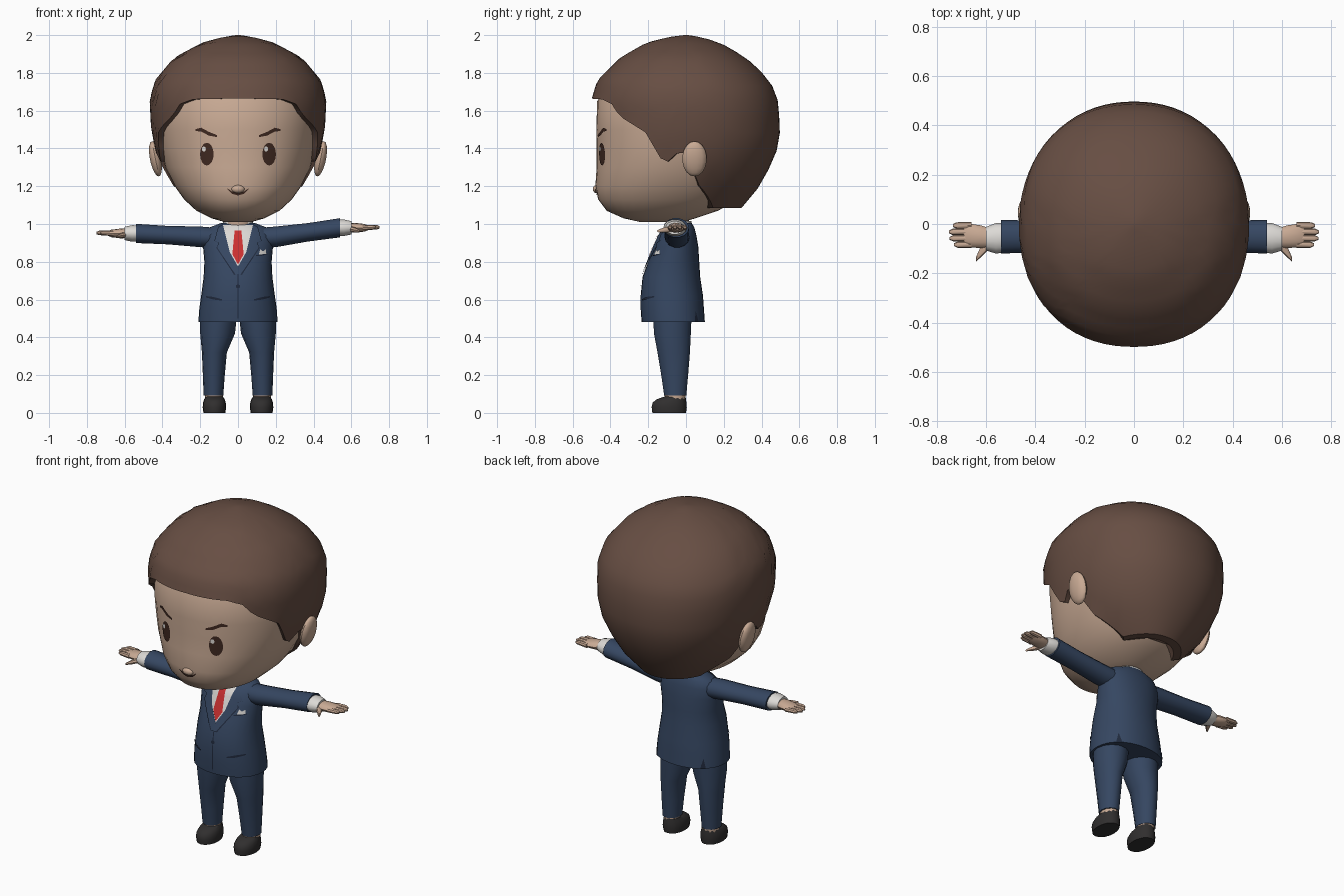
import bpy, bmesh, math
from mathutils import Matrix, Vector

if "Cube" in bpy.data.objects:
    bpy.data.objects.remove(bpy.data.objects["Cube"])

EXP = 2.15  # roundness of all body cross-sections
parts = []


def material(name, *rgb):
    m = bpy.data.materials.new(name)
    m.use_nodes = True
    m.diffuse_color = (*rgb, 1)
    m.node_tree.nodes["Principled BSDF"].inputs["Base Color"].default_value = (*rgb, 1)
    return m


SKIN = material("skin", .58, .40, .295)
HAIR = material("brown hair", .135, .076, .056)
SUIT = material("navy suit", .036, .062, .12)
SEAM = material("dark navy seam", .014, .022, .045)
SHIRT = material("off white shirt", .72, .70, .67)
TIE = material("red tie", .6, .03, .03)
SHOE = material("black shoe", .03, .028, .028)
EYE = material("dark brown eye", .05, .022, .015)


def finish(name, bm, mat, solid=True):
    if solid:
        bmesh.ops.recalc_face_normals(bm, faces=bm.faces)
    me = bpy.data.meshes.new(name)
    bm.to_mesh(me)
    bm.free()
    me.materials.append(mat)
    ob = bpy.data.objects.new(name, me)
    bpy.context.collection.objects.link(ob)
    parts.append(ob)
    return ob


def skin_rings(name, rings, mat):
    """Bridge rings of points into a closed surface."""
    bm = bmesh.new()
    loops = [[bm.verts.new(p) for p in r] for r in rings]
    n = len(loops[0])
    for a, b in zip(loops, loops[1:]):
        for i in range(n):
            j = (i + 1) % n
            bm.faces.new((a[i], a[j], b[j], b[i]))
    bm.faces.new(loops[0])
    bm.faces.new(loops[-1])
    return finish(name, bm, mat)


def interp(table, t):
    if t <= table[0][0]:
        return table[0][1:]
    for a, b in zip(table, table[1:]):
        if t <= b[0]:
            k = (t - a[0]) / (b[0] - a[0])
            return [p + (q - p) * k for p, q in zip(a[1:], b[1:])]
    return table[-1][1:]


def around(secs, a, z, cx=0, shrink=1):
    """Point at angle a (0 = front) on a body with sections (z, half width, front, back)."""
    w, yf, yb = interp(secs, z)
    s, c = math.sin(a), math.cos(a)
    r = shrink / (abs(s) ** EXP + abs(c) ** EXP) ** (1 / EXP)
    return (cx + w * s * r, (yf + yb) / 2 - (yb - yf) / 2 * c * r, z)


def shell(name, secs, n, mat, cx=0):
    rings = [[around(secs, math.tau * i / n, s[0], cx) for i in range(n)] for s in secs]
    return skin_rings(name, rings, mat)


def tube(name, stations, n, mat, along_x=False):
    """Stations are (x, y, z, radius, radius) with flat rings across z or x."""
    rings = []
    for x, y, z, ra, rb in stations:
        ring = []
        for i in range(n):
            u = math.cos(math.tau * i / n) * ra
            v = math.sin(math.tau * i / n) * rb
            ring.append((x, y + u, z + v) if along_x else (x + u, y + v, z))
        rings.append(ring)
    return skin_rings(name, rings, mat)


def ball(name, loc, size, mat, tilt=0):
    bm = bmesh.new()
    m = Matrix.Translation(loc) @ Matrix.Rotation(tilt, 4, 'Y') @ Matrix.Diagonal((*size, 1))
    bmesh.ops.create_uvsphere(bm, u_segments=14, v_segments=9, radius=1, matrix=m)
    return finish(name, bm, mat)


def decal(name, pts, secs, mat, lift=.005, side=-1):
    """Thin plate: outline in x, z laid onto the front (or back) of a body."""
    bm = bmesh.new()
    bm.faces.new([bm.verts.new((x, 0, z)) for x, z in pts])
    bmesh.ops.triangulate(bm, faces=bm.faces)
    for axis in (Vector((1, 0, 0)), Vector((0, 0, 1))):
        lo = min(v.co.dot(axis) for v in bm.verts)
        hi = max(v.co.dot(axis) for v in bm.verts)
        for k in range(math.floor(lo / .02), math.ceil(hi / .02)):
            bmesh.ops.bisect_plane(bm, geom=bm.verts[:] + bm.edges[:] + bm.faces[:],
                                   plane_co=axis * (k * .02), plane_no=axis)
    for v in bm.verts:
        w, yf, yb = interp(secs, v.co.z)
        k = max(0, 1 - abs(v.co.x / w) ** EXP) ** (1 / EXP)
        v.co.y = (yf + yb) / 2 + side * ((yb - yf) / 2 * k + lift)
    bm.normal_update()
    for f in bm.faces:
        if f.normal.y * side < 0:
            f.normal_flip()
    return finish(name, bm, mat, solid=False)


def oval(cx, cz, rx, rz, n=16):
    return [(cx + rx * math.cos(math.tau * i / n), cz + rz * math.sin(math.tau * i / n))
            for i in range(n)]


def stroke(pts, width):
    """Outline of a line that tapers toward both ends."""
    last = len(pts) - 1
    h = [width / 2 * (1 if 0 < i < last else .5) for i in range(last + 1)]
    return ([(x, z + d) for (x, z), d in zip(pts, h)]
            + [(x, z - d) for (x, z), d in zip(pts, h)][::-1])


def flip(pts, s):
    return [(s * x, z) for x, z in pts]


# Head and hair
HEAD = [(1.01, .07, -.24, -.02), (1.03, .14, -.33, .05), (1.07, .22, -.42, .17),
        (1.13, .285, -.465, .27), (1.2, .335, -.48, .33), (1.3, .385, -.473, .39),
        (1.4, .41, -.473, .43), (1.5, .425, -.475, .45), (1.65, .43, -.47, .45),
        (1.8, .36, -.38, .37), (1.9, .24, -.25, .25)]
CAP = [(1.08, .23, -.43, .29), (1.2, .35, -.48, .39), (1.36, .43, -.49, .475),
       (1.5, .46, -.5, .5), (1.66, .468, -.5, .485), (1.76, .44, -.47, .445),
       (1.88, .34, -.35, .32), (1.96, .19, -.21, .18), (1.99, .08, -.09, .08),
       (2.0, .01, -.01, .01)]
shell("head", HEAD, 36, SKIN)

HAIRLINE = [(0, 1.665), (30, 1.66), (40, 1.635), (47, 1.57), (56, 1.53), (68, 1.47),
            (72, 1.36), (80, 1.33), (88, 1.4), (95, 1.32), (104, 1.21), (125, 1.085)]
COLS, ROWS = 72, 14
rings = [[] for _ in range(ROWS + 2)]
for i in range(COLS):
    a = math.tau * i / COLS
    low = interp(HAIRLINE, min(360 * i / COLS, 360 - 360 * i / COLS))[0]
    rings[0].append(around(CAP, a, low, shrink=.86))
    for r in range(ROWS + 1):
        z = low + (2 - low) * math.sin(math.pi / 2 * r / ROWS)
        rings[r + 1].append(around(CAP, a, z))
skin_rings("hair", rings, HAIR)

# Face
ball("nose", (0, -.472, 1.185), (.035, .022, .022), SKIN)
decal("mouth", stroke([(-.055, 1.185), (-.03, 1.165), (0, 1.157), (.03, 1.165), (.055, 1.185)],
                      .012), HEAD, EYE)
for s, side in ((1, "left"), (-1, "right")):
    ball(side + "_ear", (s * .437, .045, 1.345), (.03, .065, .095), SKIN, s * .2)
    decal(side + "_eye", oval(s * .165, 1.37, .036, .06), HEAD, EYE)
    decal(side + "_eye_glint", oval(s * .165 - .016, 1.397, .011, .014, 10), HEAD, SHIRT, .008)
    decal(side + "_eyebrow", flip(stroke([(.11, 1.465), (.155, 1.478), (.195, 1.5), (.225, 1.497)],
                                         .02), s), HEAD, EYE)

# Neck and jacket
JACKET = [(.48, .21, -.235, .10), (.55, .205, -.24, .095), (.62, .195, -.24, .09),
          (.72, .182, -.23, .075), (.80, .178, -.2, .07), (.88, .185, -.17, .065),
          (.94, .185, -.145, .055), (.98, .155, -.115, .045), (1.005, .09, -.085, .03)]
tube("neck", [(0, -.04, .96, .07, .06), (0, -.05, 1.08, .07, .06)], 16, SKIN)
tube("shirt_collar", [(0, -.035, .97, .085, .07), (0, -.035, 1.015, .078, .064)], 16, SHIRT)
shell("jacket", JACKET, 28, SUIT)
decal("shirt_front", [(-.085, .995), (.085, .995), (.06, .88), (0, .775), (-.06, .88)],
      JACKET, SHIRT, .003)
decal("tie", [(-.018, .965), (.018, .965), (.012, .93), (.03, .84), (0, .785), (-.03, .84),
              (-.012, .93)], JACKET, TIE, .008)
decal("button", oval(0, .67, .012, .01, 10), JACKET, SEAM)
decal("front_seam", [(-.003, .735), (.003, .735), (.003, .5), (-.003, .5)], JACKET, SEAM, .003)
decal("chest_pocket", stroke([(.095, .832), (.125, .836), (.155, .842)], .01), JACKET, SEAM)
decal("pocket_square", [(.11, .838), (.15, .842), (.147, .866), (.133, .856), (.118, .866)],
      JACKET, SHIRT, .007)
LAPEL = [(.08, .998), (.105, .985), (.125, .91), (.09, .9), (.11, .875), (.015, .735),
         (0, .735), (0, .775), (.06, .88)]
for s, side in ((1, "left"), (-1, "right")):
    decal(side + "_lapel", flip(LAPEL, s), JACKET, SUIT, .008)
    edge = [(.13, .912), (.1, .9), (.115, .875), (.02, .73), (.012, .735), (.108, .875),
            (.088, .902)]
    decal(side + "_lapel_edge", flip(edge, s), JACKET, SEAM, .006)
    decal(side + "_pocket", flip(stroke([(.085, .598), (.13, .607), (.17, .615)], .014), s),
          JACKET, SEAM)
    decal(side + "_vent", flip([(.14, .481), (.165, .481), (.152, .54)], s), JACKET, SEAM,
          .004, 1)

# Arms, hands, legs and shoes
SHOE_SECS = [(0, .058, -.178, 0), (.03, .062, -.182, .004), (.055, .06, -.176, .002),
             (.072, .054, -.155, 0), (.086, .046, -.115, -.003)]
for s, side, zc in ((1, "left", .98), (-1, "right", .95)):
    tube(side + "_sleeve", [(s * .1, -.045, .925, .065, .055), (s * .2, -.048, .932, .066, .056),
                            (s * .37, -.05, (zc + .932) / 2, .064, .05),
                            (s * .54, -.052, zc, .068, .052)], 14, SUIT, True)
    tube(side + "_cuff", [(s * .52, -.055, zc, .06, .043), (s * .56, -.058, zc, .062, .045),
                          (s * .6, -.06, zc, .048, .036)], 14, SHIRT, True)
    tube(side + "_palm", [(s * .57, -.058, zc, .036, .024), (s * .62, -.052, zc, .046, .026),
                          (s * .67, -.046, zc, .048, .02), (s * .69, -.045, zc, .042, .012)],
         12, SKIN, True)
    tube(side + "_thumb", [(s * .585, -.075, zc - .005, .025, .016),
                           (s * .62, -.11, zc - .012, .024, .014),
                           (s * .642, -.145, zc - .017, .008, .007)], 8, SKIN, True)
    for k, tip in enumerate((.73, .748, .75, .735)):
        y = -.084 + .026 * k
        tube(f"{side}_finger_{k + 1}", [(s * .66, y, zc, .014, .014),
                                        (s * (tip - .015), y, zc + .003, .013, .012),
                                        (s * tip, y, zc + .002, .006, .006)], 8, SKIN, True)
    tube(side + "_trouser_leg", [(s * .13, -.057, .092, .052, .06),
                                 (s * .128, -.06, .2, .058, .073),
                                 (s * .125, -.065, .32, .066, .088),
                                 (s * .108, -.072, .42, .092, .1),
                                 (s * .102, -.072, .53, .098, .105)], 14, SUIT)
    tube(side + "_ankle", [(s * .128, -.057, .06, .046, .054), (s * .128, -.057, .1, .048, .056)],
         12, SKIN)
    shell(side + "_shoe", SHOE_SECS, 16, SHOE, s * .125)

# Smooth shading with sharp edges kept
bpy.ops.object.select_all(action='DESELECT')
for ob in parts:
    ob.select_set(True)
bpy.context.view_layer.objects.active = parts[0]
bpy.ops.object.shade_smooth_by_angle(angle=math.radians(40))
